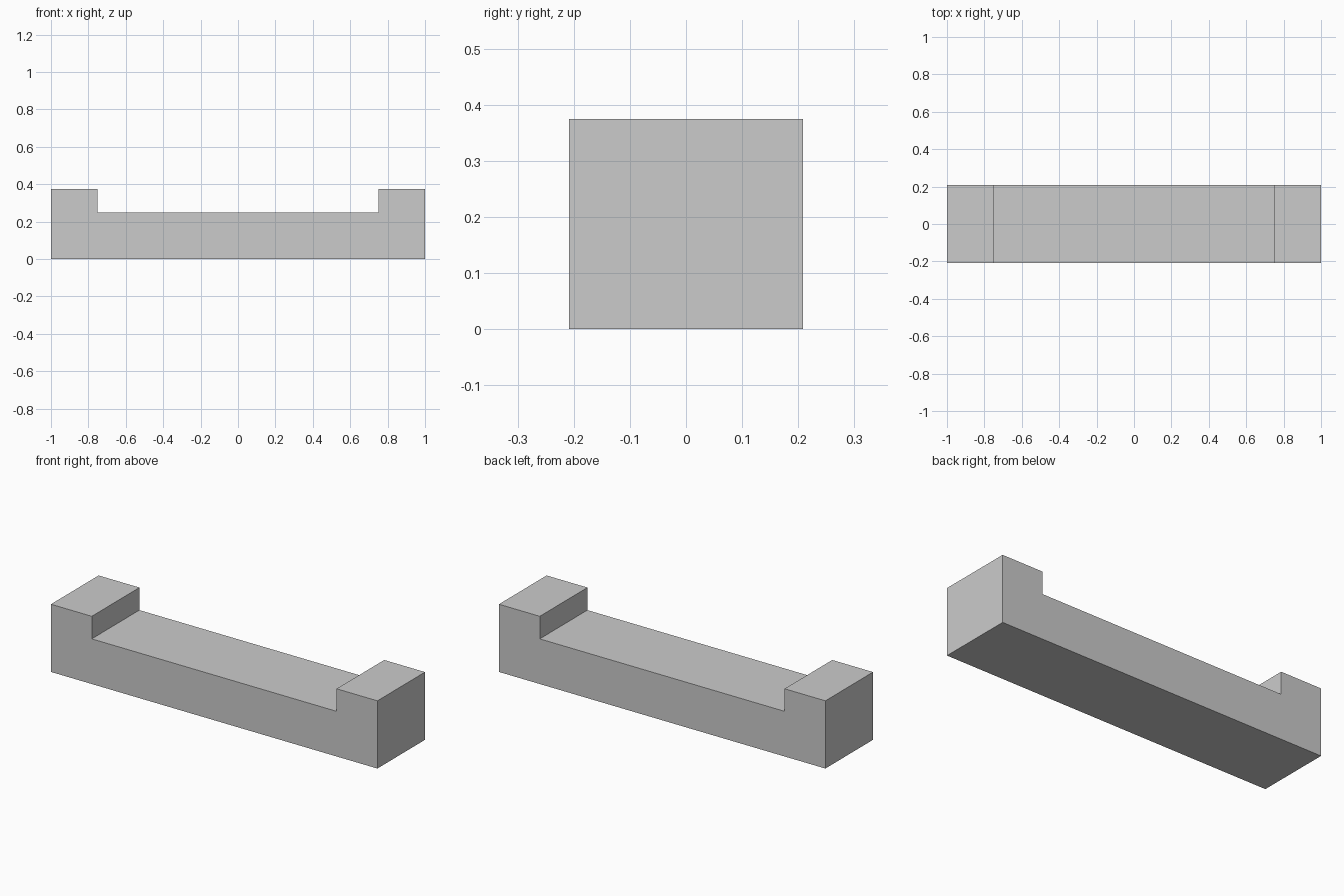
import bpy
import bmesh

if "Cube" in bpy.data.objects:
    bpy.data.objects.remove(bpy.data.objects["Cube"])

HALF_LENGTH, HALF_DEPTH = 1.0, 0.2085
INNER, FLOOR, TOP = 0.75, 0.25, 0.375

# Front outline: flat base with a raised block at each end
right_half = [(HALF_LENGTH, 0), (HALF_LENGTH, TOP), (INNER, TOP), (INNER, FLOOR)]
outline = right_half + [(-x, z) for x, z in reversed(right_half)]

# Extrude the outline from front to back
bm = bmesh.new()
front = bm.faces.new([bm.verts.new((x, -HALF_DEPTH, z)) for x, z in outline])
extruded = bmesh.ops.extrude_face_region(bm, geom=[front], use_keep_orig=True)
back_verts = [g for g in extruded["geom"] if isinstance(g, bmesh.types.BMVert)]
bmesh.ops.translate(bm, verts=back_verts, vec=(0, 2 * HALF_DEPTH, 0))
bmesh.ops.recalc_face_normals(bm, faces=bm.faces)

mesh = bpy.data.meshes.new("notched_block")
bm.to_mesh(mesh)
bm.free()
block = bpy.data.objects.new("notched_block", mesh)
bpy.context.collection.objects.link(block)
